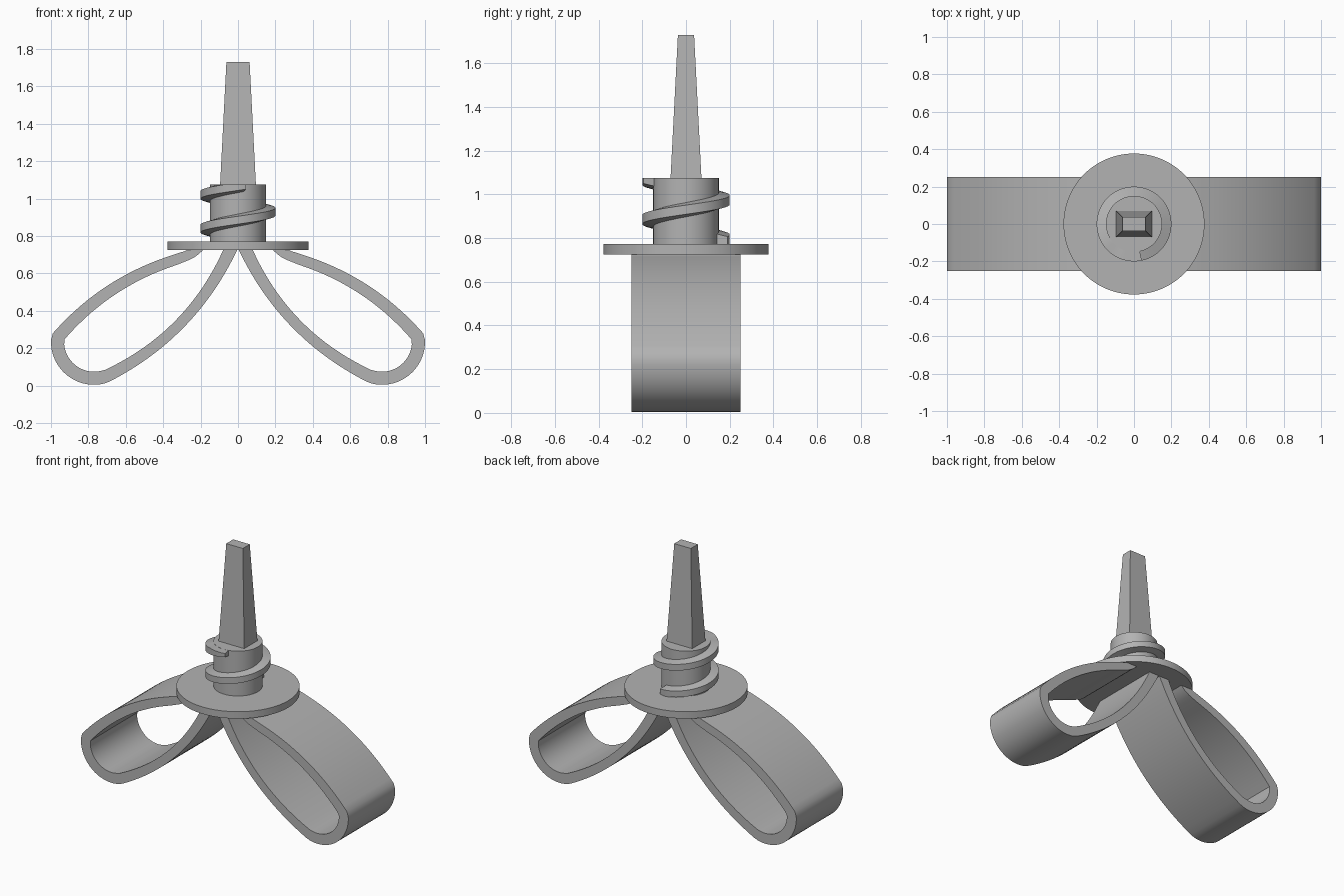
import bpy, bmesh, math
from mathutils import Vector

if "Cube" in bpy.data.objects:
    bpy.data.objects.remove(bpy.data.objects["Cube"], do_unlink=True)

grey = bpy.data.materials.new("plain grey")
grey.use_nodes = True
COLOUR = (0.45, 0.45, 0.45, 1)
grey.diffuse_color = COLOUR
grey.node_tree.nodes["Principled BSDF"].inputs["Base Color"].default_value = COLOUR


def finish(name, bm):
    bmesh.ops.recalc_face_normals(bm, faces=bm.faces)
    mesh = bpy.data.meshes.new(name)
    bm.to_mesh(mesh)
    bm.free()
    mesh.materials.append(grey)
    ob = bpy.data.objects.new(name, mesh)
    bpy.context.collection.objects.link(ob)
    bpy.ops.object.select_all(action="DESELECT")
    ob.select_set(True)
    bpy.context.view_layer.objects.active = ob
    bpy.ops.object.shade_smooth_by_angle(angle=math.radians(30))
    return ob


def sweep(name, sections):
    """Join a row of equal cross-sections and cap both ends."""
    bm = bmesh.new()
    rings = [[bm.verts.new(p) for p in s] for s in sections]
    n = len(rings[0])
    for a, b in zip(rings, rings[1:]):
        for i in range(n):
            j = (i + 1) % n
            bm.faces.new((a[i], a[j], b[j], b[i]))
    bm.faces.new(rings[0])
    bm.faces.new(rings[-1])
    return finish(name, bm)


def cylinder(name, radius, z0, z1):
    bm = bmesh.new()
    bmesh.ops.create_cone(bm, cap_ends=True, segments=96, radius1=radius,
                          radius2=radius, depth=z1 - z0)
    bmesh.ops.translate(bm, vec=(0, 0, (z0 + z1) / 2), verts=bm.verts)
    return finish(name, bm)


def bow(a, b, sag, n=20):
    """Points from a to b along a shallow curve, bulging right of travel."""
    a, b = Vector(a), Vector(b)
    side = Vector(((b - a).y, -(b - a).x)).normalized()
    return [a.lerp(b, i / n) + side * sag * 4 * (i / n) * (1 - i / n)
            for i in range(n + 1)]


def tip(radius, start, end, n=20):
    """Points round the rounded wing tip."""
    out = []
    for i in range(1, n):
        t = math.radians(start + (end - start) * i / n)
        out.append(Vector((0.77 + radius * math.cos(t), 0.235 + radius * math.sin(t))))
    return out


# Looped wings: outer and inner outlines of each strap
outer = (bow((0, 0.735), (0.687, 0.022), 0.085) + tip(0.23, -110, 8)
         + bow((0.99, 0.28), (0.36, 0.695), 0.052) + bow((0.31, 0.712), (0.25, 0.74), -0.004, 5))
inner = (bow((0.075, 0.735), (0.71, 0.085), 0.085) + tip(0.16, -110, 0)
         + bow((0.928, 0.247), (0.33, 0.645), 0.05) + bow((0.28, 0.665), (0.175, 0.74), -0.01, 5))
for name, side in (("left_wing", 1), ("right_wing", -1)):
    sweep(name, [[(side * o.x, -0.25, o.y), (side * o.x, 0.25, o.y),
                  (side * i.x, 0.25, i.y), (side * i.x, -0.25, i.y)]
                 for o, i in zip(outer, inner)])

# Round flange and threaded neck
cylinder("flange_disc", 0.377, 0.725, 0.772)
cylinder("neck", 0.15, 0.75, 1.075)

# Raised thread, trimmed level with the neck top
thread = []
for deg in range(72, 646, 5):
    t = math.radians(deg)
    z = 0.84 + 0.18 * (deg - 180) / 360
    thread.append([(r * math.cos(t), r * math.sin(t), min(z + dz, 1.0745))
                   for r, dz in ((0.14, -0.035), (0.2, -0.021), (0.2, 0.021), (0.14, 0.035))])
sweep("thread", thread)

# Tapered rectangular spike
sweep("spike", [[(sx * x, sy * y, z) for sx, sy in ((-1, -1), (1, -1), (1, 1), (-1, 1))]
                for x, y, z in ((0.096, 0.071, 1.07), (0.062, 0.037, 1.73))])
